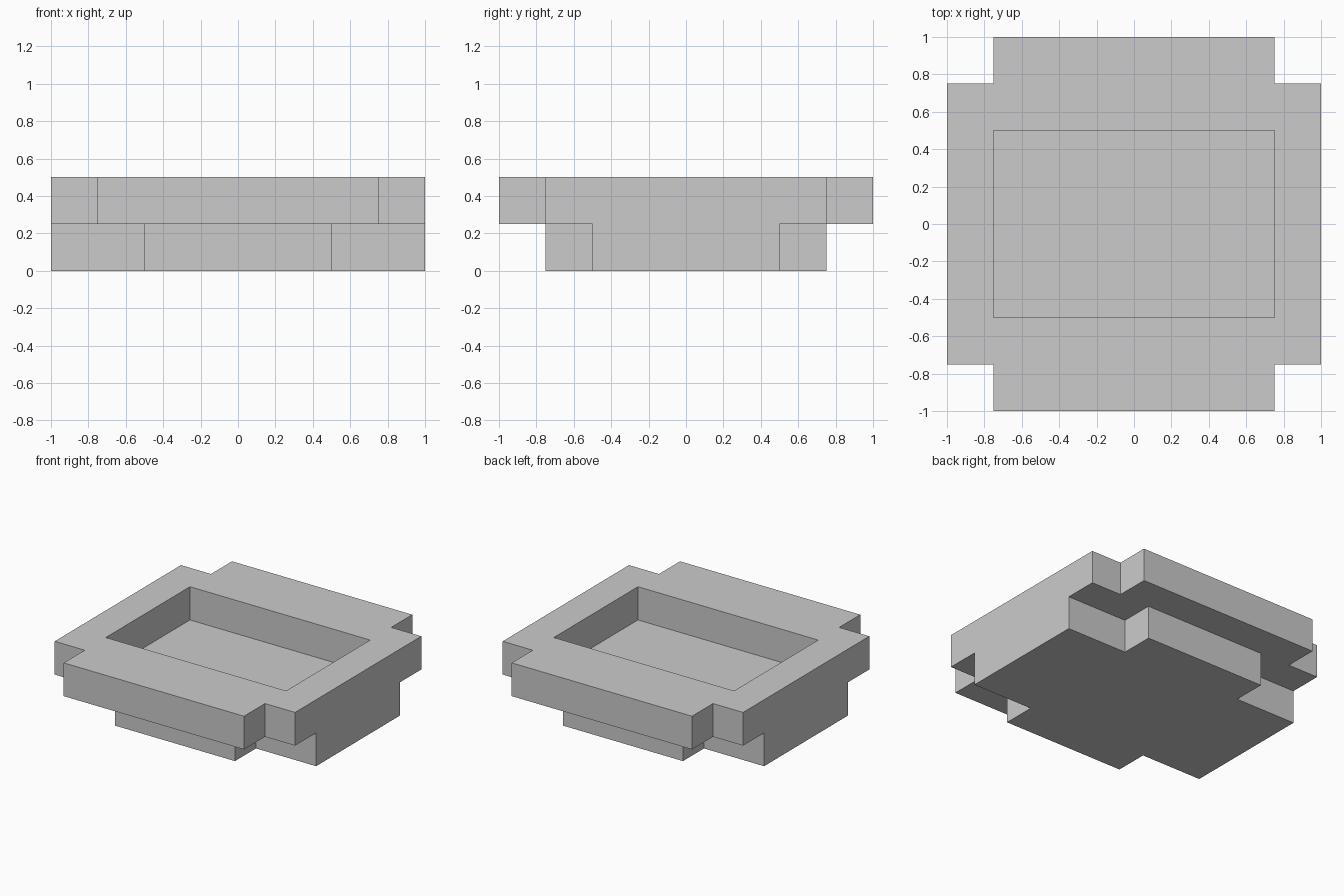
import bpy
import bmesh
import math

if "Cube" in bpy.data.objects:
    bpy.data.objects.remove(bpy.data.objects["Cube"])

# Grid lines that all walls of the tray lie on
XY = [-1, -0.75, -0.5, 0.5, 0.75, 1]
Z = [0, 0.25, 0.5]


def in_cross(x, y, a, b):
    """Cross made of rectangles a and b, given as half sizes."""
    return any(abs(x) < w and abs(y) < d for w, d in (a, b))


def solid(x, y, z):
    if z < 0 or z > 0.5:
        return False
    if z < 0.25:  # stepped foot
        return in_cross(x, y, (1, 0.5), (0.5, 0.75))
    pocket = abs(x) < 0.75 and abs(y) < 0.5
    return in_cross(x, y, (1, 0.75), (0.75, 1)) and not pocket  # rim


def blocks(cuts):
    return list(zip(cuts, cuts[1:]))


# Skin the solid blocks: keep only faces that border empty space
bm = bmesh.new()
eps = 0.01
for x in blocks(XY):
    for y in blocks(XY):
        for z in blocks(Z):
            box = (x, y, z)
            mid = [sum(r) / 2 for r in box]
            if not solid(*mid):
                continue
            for axis in range(3):
                u, v = (axis + 1) % 3, (axis + 2) % 3
                for side in (0, 1):
                    probe = list(mid)
                    probe[axis] = box[axis][side] + (eps if side else -eps)
                    if solid(*probe):
                        continue
                    corners = []
                    for i, j in ((0, 0), (1, 0), (1, 1), (0, 1)):
                        co = [0, 0, 0]
                        co[axis], co[u], co[v] = box[axis][side], box[u][i], box[v][j]
                        corners.append(bm.verts.new(co))
                    bm.faces.new(corners if side else corners[::-1])

# Weld the skin and merge flat areas into clean faces
bmesh.ops.remove_doubles(bm, verts=bm.verts[:], dist=0.001)
bmesh.ops.dissolve_limit(bm, angle_limit=math.radians(1),
                         verts=bm.verts[:], edges=bm.edges[:])
bmesh.ops.recalc_face_normals(bm, faces=bm.faces[:])

mesh = bpy.data.meshes.new("stepped_tray")
bm.to_mesh(mesh)
bm.free()
tray = bpy.data.objects.new("stepped_tray", mesh)
bpy.context.collection.objects.link(tray)
